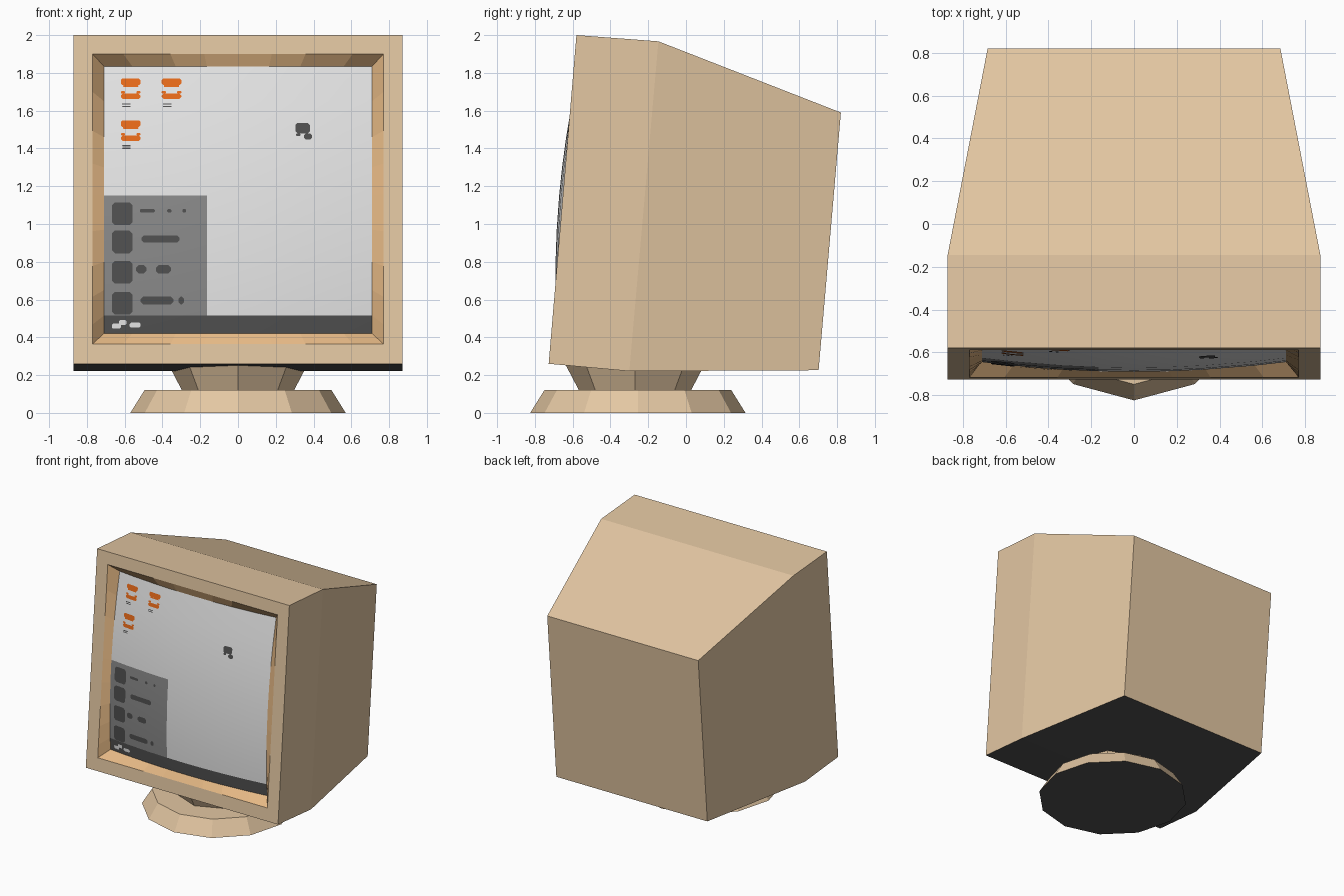
import bpy, math

if "Cube" in bpy.data.objects:
    bpy.data.objects.remove(bpy.data.objects["Cube"])

def mat(name, r, g, b):
    m = bpy.data.materials.new(name)
    m.diffuse_color = (r, g, b, 1)
    m.use_nodes = True
    m.node_tree.nodes["Principled BSDF"].inputs["Base Color"].default_value = m.diffuse_color
    return m

TAN = mat("tan_plastic", 0.77, 0.57, 0.362)
RIM = mat("warm_tan_rim", 0.79, 0.485, 0.235)
PALE = mat("pale_screen", 0.8, 0.8, 0.8)
GREY = mat("menu_grey", 0.25, 0.25, 0.25)
DARK = mat("dark_grey", 0.08, 0.08, 0.08)
ORANGE = mat("icon_orange", 0.81, 0.145, 0.01)

def make(name, verts, faces, mats, rule=None):
    me = bpy.data.meshes.new(name)
    me.from_pydata(verts, [], faces)
    for m in mats:
        me.materials.append(m)
    for p in me.polygons:
        if rule:
            p.material_index = rule(p)
    ob = bpy.data.objects.new(name, me)
    bpy.context.collection.objects.link(ob)
    return ob

def underside(p):
    return 1 if p.normal.z < -0.8 else 0

# round foot and neck: tapered prisms with a corner facing forward
def frustum(name, n, cy, r0, r1, z0, z1):
    verts = []
    for r, z in ((r0, z0), (r1, z1)):
        for i in range(n):
            a = 2 * math.pi * i / n - math.pi / 2
            verts.append((r * math.cos(a), cy + r * math.sin(a), z))
    faces = [(i, (i + 1) % n, n + (i + 1) % n, n + i) for i in range(n)]
    faces += [tuple(reversed(range(n))), tuple(range(n, 2 * n))]
    make(name, verts, faces, [TAN, DARK], underside)

frustum("foot", 12, -0.255, 0.57, 0.495, 0.0, 0.12)
frustum("neck", 8, -0.27, 0.297, 0.365, 0.12, 0.25)

# leaning front plane and bulging glass
CZ, SX, SZ = 1.1275, 0.71, 0.7075

def front_y(z):
    return -0.727 + 0.0845 * (z - 0.26)

def glass(x, z, lift=0.0):
    u, v = x / SX, (z - CZ) / SZ
    b = -0.075 + 0.045 * (1 - u * u) + 0.05 * (1 - v * v)
    return (x, front_y(z) - b - lift, z)

def rim(x, z):
    zz = 1.1325 + (z - CZ) / SZ * 0.7675
    return (x / SX * 0.77, front_y(zz), zz)

# housing: side profile (y, z, half width), open at the front
profile = [(-0.58, 2.0, 0.872), (-0.146, 1.967, 0.872), (0.82, 1.59, 0.685),
           (0.702, 0.226, 0.685), (-0.30, 0.221, 0.872), (-0.727, 0.26, 0.872)]
verts = [(-w, y, z) for y, z, w in profile] + [(w, y, z) for y, z, w in profile]
faces = [(i, i + 6, i + 7, i + 1) for i in range(5)]
faces += [(0, 1, 4, 5), (1, 2, 3, 4), (11, 10, 7, 6), (10, 9, 8, 7)]
# front frame around the opening
verts += [rim(sx * SX, CZ + sz * SZ) for sx, sz in ((-1, -1), (1, -1), (1, 1), (-1, 1))]
outer, inner = (5, 11, 6, 0), (12, 13, 14, 15)
faces += [(outer[i], outer[(i + 1) % 4], inner[(i + 1) % 4], inner[i]) for i in range(4)]
make("housing", verts, faces, [TAN, DARK], underside)

# screen glass, with menu panel and bottom bar coloured by position
xs = [-0.71, -0.56, -0.33, -0.165, 0, 0.165, 0.33, 0.56, 0.71]
zs = [0.42, 0.515, 0.65, 0.8, 0.97, 1.15, 1.3, 1.46, 1.65, 1.835]
nx, nz = len(xs), len(zs)

def panel_colour(p):
    if p.center.z < 0.515:
        return 2
    return 1 if p.center.x < -0.165 and p.center.z < 1.15 else 0

screen = make("screen", [glass(x, z) for z in zs for x in xs],
              [(j * nx + i, j * nx + i + 1, (j + 1) * nx + i + 1, (j + 1) * nx + i)
               for j in range(nz - 1) for i in range(nx - 1)],
              [PALE, GREY, DARK], panel_colour)
for p in screen.data.polygons:
    p.use_smooth = True

# sloped recess from the frame down to the curved glass edge
loop = [(x, zs[0]) for x in xs[:-1]] + [(xs[-1], z) for z in zs[:-1]]
loop += [(x, zs[-1]) for x in xs[:0:-1]] + [(xs[0], z) for z in zs[:0:-1]]
n = len(loop)
make("screen_recess", [rim(*p) for p in loop] + [glass(*p) for p in loop],
     [(i, (i + 1) % n, n + (i + 1) % n, n + i) for i in range(n)], [RIM])

# flat plates with clipped corners lying on the glass: (x0, x1, z0, z1, clip)
def plates(name, rects, m):
    v, f = [], []
    for x0, x1, z0, z1, c in rects:
        k = len(v)
        pts = [(x0 + c, z0), (x1 - c, z0), (x1, z0 + c), (x1, z1 - c),
               (x1 - c, z1), (x0 + c, z1), (x0, z1 - c), (x0, z0 + c)]
        v += [glass(x, z, 0.004) for x, z in pts]
        f.append(tuple(range(k, k + 8)))
    make(name, v, f, [m])

# desktop icons: a cap, a narrow waist and a wider base
icons, labels = [], []
for x, z in ((-0.568, 1.77), (-0.352, 1.77), (-0.568, 1.548)):
    icons += [(x - 0.052, x + 0.052, z - 0.034, z, 0.008),
              (x - 0.04, x + 0.04, z - 0.044, z - 0.034, 0.002),
              (x - 0.052, x - 0.03, z - 0.08, z - 0.066, 0.004),
              (x + 0.03, x + 0.052, z - 0.08, z - 0.066, 0.004),
              (x - 0.052, x + 0.052, z - 0.108, z - 0.08, 0.01)]
    labels += [(x - 0.045, x + 0.0, z - 0.138, z - 0.131, 0.002),
               (x - 0.045, x + 0.0, z - 0.15, z - 0.144, 0.002)]
plates("desktop_icons", icons, ORANGE)
plates("icon_labels", labels, DARK)

# pointer
plates("pointer", [(0.305, 0.38, 1.48, 1.535, 0.01), (0.35, 0.392, 1.447, 1.48, 0.01),
                   (0.308, 0.33, 1.465, 1.48, 0.004)], DARK)

# menu entries: square icon and a few marks per row
rows = [(1.055, [(-0.52, -0.44), (-0.375, -0.352), (-0.295, -0.275)], 0.01),
        (0.905, [(-0.51, -0.31)], 0.019),
        (0.745, [(-0.54, -0.485), (-0.435, -0.355)], 0.022),
        (0.58, [(-0.515, -0.342), (-0.315, -0.285)], 0.02)]
marks = []
for z, bars, h in rows:
    marks.append((-0.668, -0.558, z - 0.06, z + 0.06, 0.016))
    marks += [(a, b, z + 0.015 - h, z + 0.015 + h, h * 0.6) for a, b in bars]
plates("menu_entries", marks, DARK)

# bottom bar button
plates("bar_button", [(-0.668, -0.62, 0.446, 0.472, 0.006), (-0.63, -0.59, 0.465, 0.492, 0.006),
                      (-0.575, -0.515, 0.452, 0.478, 0.008)], PALE)
